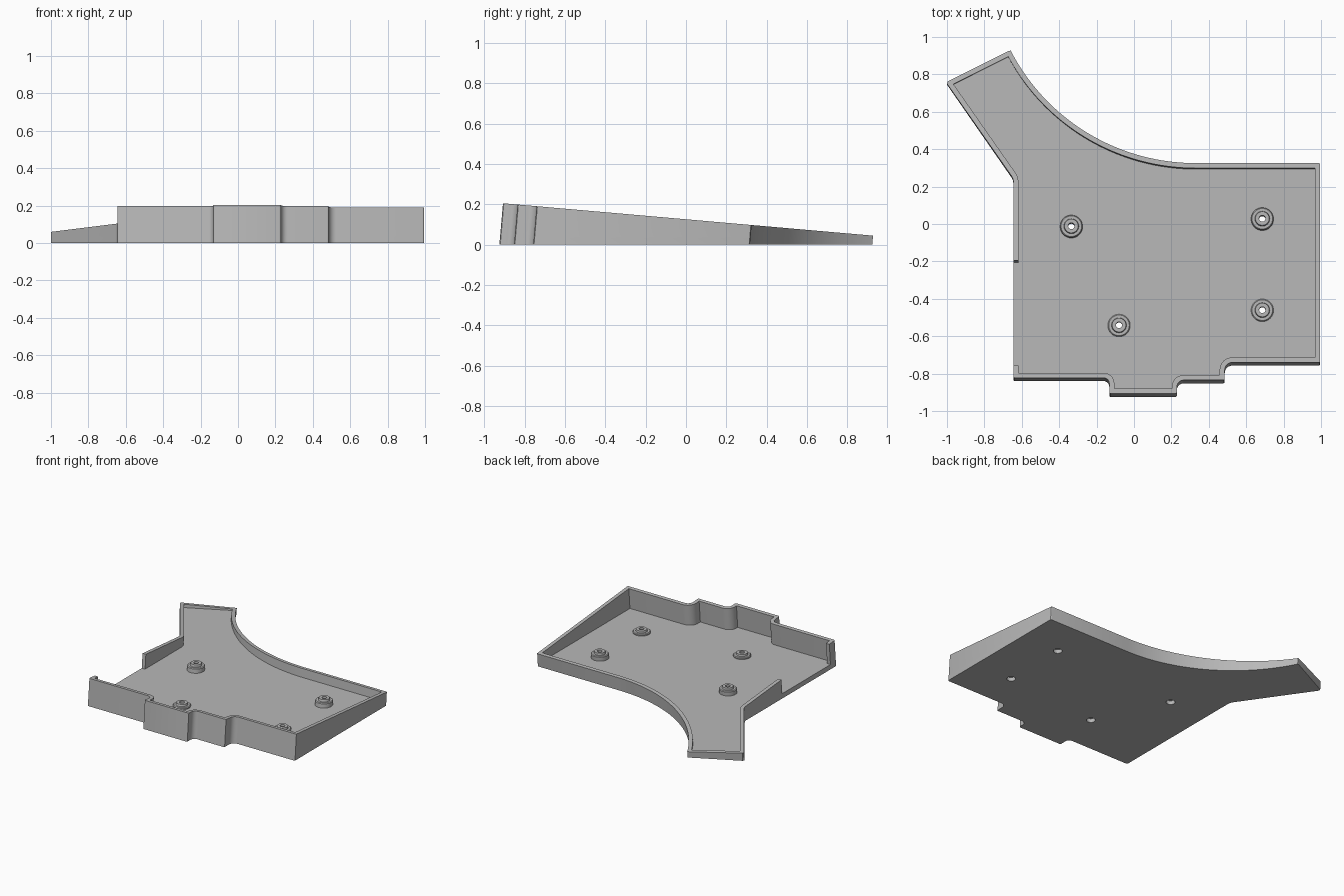
import bpy, bmesh, math
from mathutils import Vector

if "Cube" in bpy.data.objects:
    bpy.data.objects.remove(bpy.data.objects["Cube"])

LEAN = math.tan(math.radians(5))   # rim plane slope and matching wall lean
FLOOR = 0.036
WALL = 0.027

grey = bpy.data.materials.new("light_grey")
grey.diffuse_color = (0.48, 0.48, 0.48, 1)
grey.use_nodes = True
grey.node_tree.nodes["Principled BSDF"].inputs["Base Color"].default_value = grey.diffuse_color


def finish(name, bm):
    bmesh.ops.recalc_face_normals(bm, faces=bm.faces)
    me = bpy.data.meshes.new(name)
    bm.to_mesh(me)
    bm.free()
    ob = bpy.data.objects.new(name, me)
    bpy.context.collection.objects.link(ob)
    me.materials.append(grey)
    return ob


def smooth(ob):
    bpy.ops.object.select_all(action='DESELECT')
    ob.select_set(True)
    bpy.context.view_layer.objects.active = ob
    bpy.ops.object.shade_smooth_by_angle(angle=math.radians(30))


def arc(cx, cy, r, a0, a1, n):
    return [(cx + r * math.cos(math.radians(a0 + (a1 - a0) * i / n)),
             cy + r * math.sin(math.radians(a0 + (a1 - a0) * i / n))) for i in range(n + 1)]


def leaned(p, z):
    return (p[0], p[1] + LEAN * z, z)


def rim_z(p):
    return (0.205 - LEAN * (p[1] + 0.91)) / (1 + LEAN * LEAN)


# Ground outline, counter-clockwise from the front end of the left opening
path = [(-0.645, -0.772)]
path += arc(-0.637, -0.832, 0.008, 180, 270, 3)
path += arc(-0.162, -0.870, 0.030, 90, 0, 6)        # step out to the bump
path += arc(-0.122, -0.915, 0.010, 180, 270, 3)
path += arc(0.220, -0.915, 0.010, 270, 360, 3)
path += arc(0.265, -0.887, 0.035, 180, 90, 6)       # steps back in
path += arc(0.477, -0.844, 0.008, 270, 360, 3)
path += arc(0.525, -0.797, 0.040, 180, 90, 6)
path += arc(0.987, -0.749, 0.008, 270, 360, 3)
path += arc(0.987, 0.309, 0.008, 0, 90, 3)
path += arc(0.33, 0.317 + 1.11, 1.11, 270, 207, 40)  # sweeping back curve
path += [(-0.672, 0.921), (-0.995, 0.758), (-1.0, 0.745)]
path += arc(-0.705, 0.215, 0.06, 36, 0, 6)          # bend into the left side
path += [(-0.645, -0.208)]


def inset(points, d):
    """Offset an open path to its left with mitred corners."""
    out = []
    for i, p in enumerate(points):
        ns = []
        for a, b in ((i - 1, i), (i, i + 1)):
            if a >= 0 and b < len(points):
                e = (Vector(points[b]) - Vector(points[a])).normalized()
                ns.append(Vector((-e.y, e.x)))
        n = sum(ns, Vector((0, 0))).normalized()
        q = Vector(p) + n * d / max(0.5, n.dot(ns[0]))
        out.append((q.x, q.y))
    return out


# Floor plate
bm = bmesh.new()
low = [bm.verts.new(leaned(p, 0)) for p in path]
top = [bm.verts.new(leaned(p, FLOOR)) for p in path]
bm.faces.new(low)
bm.faces.new(top)
for i in range(len(path)):
    j = (i + 1) % len(path)
    bm.faces.new((low[i], low[j], top[j], top[i]))
floor = finish("floor_plate", bm)

# Rim wall, open along part of the left side
bm = bmesh.new()
rings = []
for p, q in zip(path, inset(path, WALL)):
    rings.append([bm.verts.new(v) for v in (
        leaned(p, FLOOR), leaned(p, rim_z(p)), leaned(q, rim_z(q)), leaned(q, FLOOR))])
for a, b in zip(rings, rings[1:]):
    for k in range(4):
        m = (k + 1) % 4
        bm.faces.new((a[k], b[k], b[m], a[m]))
bm.faces.new(rings[0])
bm.faces.new(rings[-1])
wall = finish("rim_wall", bm)


def lathe(name, profile, x, y, n=32):
    """Turn a closed (radius, z) profile around a leaning axis."""
    bm = bmesh.new()
    cols = []
    for i in range(n):
        a = 2 * math.pi * i / n
        cols.append([bm.verts.new(leaned((x + r * math.cos(a), y + r * math.sin(a)), z))
                     for r, z in profile])
    for i in range(n):
        a, b = cols[i], cols[(i + 1) % n]
        for k in range(len(profile)):
            m = (k + 1) % len(profile)
            bm.faces.new((a[k], b[k], b[m], a[m]))
    return finish(name, bm)


# Screw posts with a wide collar, and screw holes through the floor
posts = [(-0.335, -0.018, 0.086), (0.686, 0.022, 0.086),
         (0.686, -0.465, 0.064), (-0.08, -0.546, 0.064)]
for i, (x, y, h) in enumerate(posts):
    post = lathe(f"screw_post_{i + 1}", [
        (0.017, 0.028), (0.06, 0.028), (0.06, h - 0.02), (0.055, h - 0.015),
        (0.04, h - 0.015), (0.037, h), (0.017, h)], x, y)
    smooth(post)
    bm = bmesh.new()
    bmesh.ops.create_cone(bm, cap_ends=True, segments=32, radius1=0.03, radius2=0.03, depth=0.2)
    bmesh.ops.translate(bm, verts=bm.verts, vec=(x, y, 0))
    cutter = finish(f"hole_cutter_{i + 1}", bm)
    mod = floor.modifiers.new("hole", 'BOOLEAN')
    mod.operation = 'DIFFERENCE'
    mod.solver = 'EXACT'
    mod.object = cutter
    bpy.context.view_layer.objects.active = floor
    bpy.ops.object.modifier_apply(modifier=mod.name)
    bpy.data.objects.remove(cutter)

smooth(floor)
smooth(wall)
